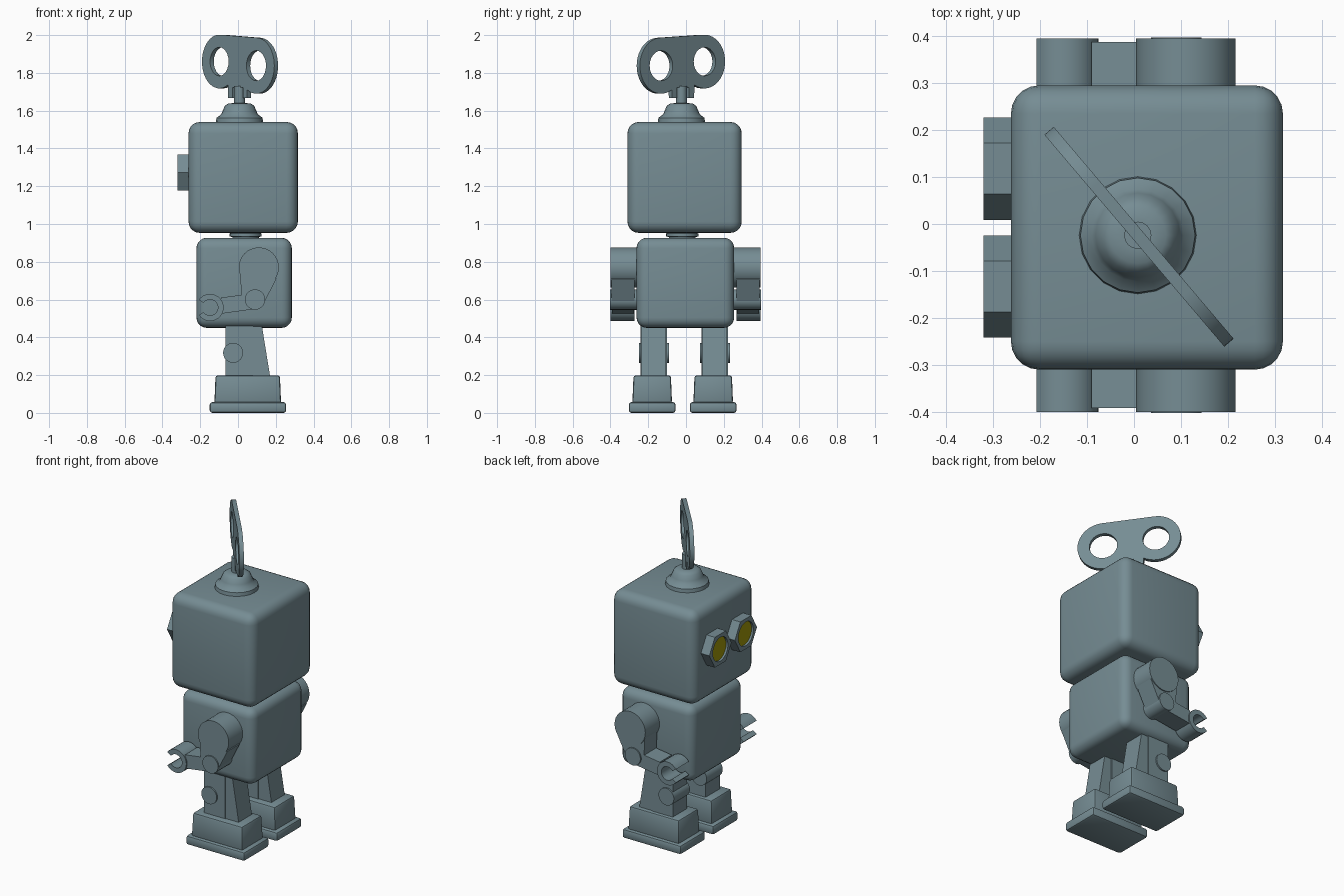
import bpy, bmesh, math
from mathutils import Matrix, Vector

if "Cube" in bpy.data.objects:
    bpy.data.objects.remove(bpy.data.objects["Cube"])


def material(name, rgb):
    m = bpy.data.materials.new(name)
    m.diffuse_color = (*rgb, 1)
    m.use_nodes = True
    m.node_tree.nodes["Principled BSDF"].inputs["Base Color"].default_value = m.diffuse_color
    return m


STEEL = material("blue_grey_steel", (0.18, 0.265, 0.295))
YELLOW = material("yellow_glass", (0.35, 0.31, 0.003))


def finish(ob, mat=STEEL, angle=35):
    bpy.ops.object.select_all(action='DESELECT')
    ob.select_set(True)
    bpy.context.view_layer.objects.active = ob
    ob.data.materials.clear()
    ob.data.materials.append(mat)
    bpy.ops.object.shade_smooth_by_angle(angle=math.radians(angle))
    return ob


def from_bmesh(name, bm, mat=STEEL):
    me = bpy.data.meshes.new(name)
    bm.to_mesh(me)
    bm.free()
    ob = bpy.data.objects.new(name, me)
    bpy.context.collection.objects.link(ob)
    return finish(ob, mat)


def box(name, lo, hi, bevel=0.0, segments=2, taper=0.0):
    """Box between two corners, with rounded edges and an optional top inset."""
    lo, hi = Vector(lo), Vector(hi)
    mid, size = (lo + hi) / 2, hi - lo
    bm = bmesh.new()
    bmesh.ops.create_cube(bm, size=1)
    for v in bm.verts:
        inset = taper if v.co.z > 0 else 0
        for i in range(2):
            v.co[i] *= size[i] - 2 * inset
        v.co.z *= size.z
        v.co += mid
    if bevel:
        bmesh.ops.bevel(bm, geom=bm.edges[:], offset=bevel, segments=segments,
                        profile=0.5, affect='EDGES')
    return from_bmesh(name, bm)


def prism(name, loops, origin, depth, u=(1, 0, 0), mat=STEEL):
    """Flat outline (first loop) with holes, in the plane of u and z, made thick."""
    cu = bpy.data.curves.new(name, 'CURVE')
    cu.dimensions, cu.fill_mode, cu.extrude = '2D', 'BOTH', depth / 2
    for pts in loops:
        sp = cu.splines.new('POLY')
        sp.points.add(len(pts) - 1)
        for p, c in zip(sp.points, pts):
            p.co = (c[0], c[1], 0, 1)
        sp.use_cyclic_u = True
    tmp = bpy.data.objects.new(name + "_outline", cu)
    bpy.context.collection.objects.link(tmp)
    bpy.context.view_layer.update()
    me = bpy.data.meshes.new_from_object(tmp)
    bpy.data.objects.remove(tmp)
    u, z = Vector(u).normalized(), Vector((0, 0, 1))
    rot = Matrix((u, z, u.cross(z))).transposed().to_4x4()
    bm = bmesh.new()
    bm.from_mesh(me)
    bmesh.ops.remove_doubles(bm, verts=bm.verts, dist=0.0001)
    bmesh.ops.transform(bm, matrix=Matrix.Translation(origin) @ rot, verts=bm.verts)
    bmesh.ops.recalc_face_normals(bm, faces=bm.faces)
    return from_bmesh(name, bm, mat)


def arc(cx, cy, r, a0, a1, n):
    return [(cx + r * math.cos(math.radians(a0 + (a1 - a0) * i / n)),
             cy + r * math.sin(math.radians(a0 + (a1 - a0) * i / n))) for i in range(n + 1)]


def circle(cx, cy, r, n=24):
    return arc(cx, cy, r, 0, 360, n)[:-1]


def lathe(name, profile, centre, n=24):
    bm = bmesh.new()
    rings = [[bm.verts.new((centre[0] + x, centre[1] + y, z)) for x, y in circle(0, 0, r, n)]
             for r, z in profile]
    for a, b in zip(rings, rings[1:]):
        for i in range(n):
            j = (i + 1) % n
            bm.faces.new((a[i], a[j], b[j], b[i]))
    bm.faces.new(rings[0][::-1])
    bm.faces.new(rings[-1])
    return from_bmesh(name, bm)


# Head, neck and body
box("head", (-0.262, -0.31, 0.953), (0.317, 0.295, 1.54), 0.06, 5)
box("body", (-0.22, -0.262, 0.45), (0.285, 0.255, 0.927), 0.055, 5)
lathe("neck", [(0.07, 0.90), (0.07, 0.93), (0.085, 0.935), (0.085, 0.95), (0.07, 0.955),
               (0.07, 0.97)], (0.04, -0.02))

# Cap on the head with the key stem
AXIS = (0.008, -0.024)
lathe("key_cap", [(0.126, 1.53), (0.122, 1.562), (0.098, 1.58), (0.09, 1.597),
                  (0.078, 1.625), (0.06, 1.638), (0.031, 1.64)], AXIS, 20)
lathe("key_stem", [(0.029, 1.63), (0.029, 1.73)], AXIS, 16)

# Wind-up key: two pierced lobes over a forked foot
L, R = (-0.15, 1.86), (0.152, 1.838)
outline = (arc(*R, 0.148, 86, -120, 24)
           + [(0.077, 1.668), (0.042, 1.668), (0.042, 1.722),
              (-0.042, 1.722), (-0.042, 1.668), (-0.077, 1.668)]
           + arc(*L, 0.142, -60, -274, 24))
prism("winding_key", [outline, circle(*L, 0.076), circle(*R, 0.08)],
      (*AXIS, 0), 0.026, (0.647, -0.762, 0))

# Eyes: hexagonal nuts on the -x face with yellow discs set in them
for side, y in (("a", -0.133), ("b", 0.118)):
    prism("eye_nut_" + side, [circle(0, 0, 0.109, 6), circle(0, 0, 0.074)],
          (-0.287, y, 1.273), 0.066, (0, 1, 0))
    prism("eye_" + side, [circle(0, 0, 0.075)], (-0.282, y, 1.273), 0.05, (0, 1, 0), YELLOW)

# Arms: shoulder drum, tapered upper arm, elbow, forearm and open claw
for side, y0, s in (("a", -0.262, -1), ("b", 0.257, 1)):
    def arm(part, loop, inner, outer):
        prism(part + "_" + side, [loop], (0, y0 + s * (inner + outer) / 2, 0), outer - inner)

    arm("shoulder", circle(0.11, 0.77, 0.106, 32), -0.03, 0.138)
    arm("upper_arm", [(0.012, 0.73), (0.018, 0.61), (0.09, 0.59), (0.142, 0.59),
                      (0.203, 0.71), (0.11, 0.77)], 0.01, 0.132)
    arm("elbow", circle(0.09, 0.6, 0.054, 20), -0.005, 0.14)
    arm("forearm", [(-0.09, 0.525), (0.09, 0.55), (0.09, 0.64), (0.02, 0.625), (-0.09, 0.61)],
        0.012, 0.13)
    claw = arc(-0.148, 0.558, 0.072, -145, 145, 22) + arc(-0.148, 0.558, 0.042, 145, -145, 18)
    arm("claw", claw, 0.01, 0.138)

# Legs: post, rear wedge, knee pin, boot and sole
for side, y in (("a", -0.17), ("b", 0.153)):
    box("leg_" + side, (-0.065, y - 0.07, 0.18), (0.08, y + 0.07, 0.47))
    prism("leg_wedge_" + side, [[(0.08, 0.18), (0.172, 0.18), (0.125, 0.47), (0.08, 0.47)]],
          (0, y, 0), 0.13)
    prism("knee_pin_" + side, [circle(-0.026, 0.318, 0.053)], (0, y, 0), 0.158)
    f = y - 0.009
    box("boot_" + side, (-0.125, f - 0.105, 0.05), (0.228, f + 0.105, 0.198), 0.012, 2, 0.006)
    box("sole_" + side, (-0.15, f - 0.124, 0.0), (0.255, f + 0.124, 0.057), 0.014, 2)
